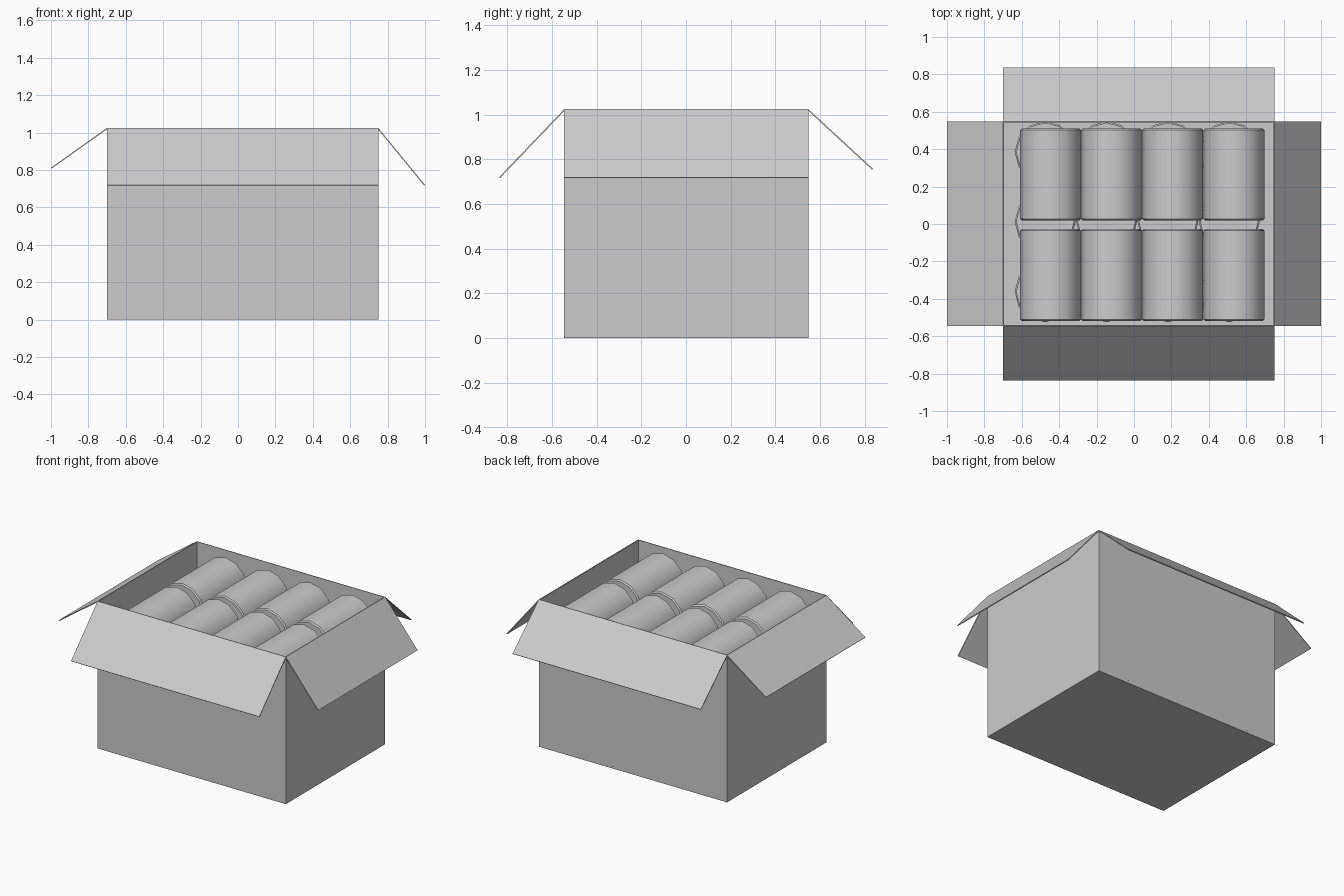
import bpy
import bmesh
from math import radians
from mathutils import Matrix

cube = bpy.data.objects.get("Cube")
if cube:
    bpy.data.objects.remove(cube, do_unlink=True)

# One plain grey for the whole model
grey = bpy.data.materials.new("plain grey")
grey.use_nodes = True
grey.diffuse_color = (0.6, 0.6, 0.6, 1)
grey.node_tree.nodes["Principled BSDF"].inputs["Base Color"].default_value = (0.6, 0.6, 0.6, 1)

X0, X1, Y0, Y1, TOP = -0.70, 0.75, -0.545, 0.548, 1.025
CARD = 0.006
CAN_R = 0.163


def make_object(name, bm):
    mesh = bpy.data.meshes.new(name)
    bm.to_mesh(mesh)
    bm.free()
    mesh.materials.append(grey)
    obj = bpy.data.objects.new(name, mesh)
    bpy.context.collection.objects.link(obj)
    return obj


def thicken(obj):
    mod = obj.modifiers.new("card thickness", "SOLIDIFY")
    mod.thickness = CARD
    mod.offset = -1


def add_flap(name, hinge_a, hinge_b, shift):
    """Rectangle hanging from a rim edge, moved outward and down by shift."""
    bm = bmesh.new()
    tips = [tuple(p + s for p, s in zip(c, shift)) for c in (hinge_b, hinge_a)]
    face = bm.faces.new([bm.verts.new(c) for c in (hinge_a, hinge_b, *tips)])
    face.normal_update()
    if face.normal.z < 0:
        face.normal_flip()
    thicken(make_object(name, bm))


def add_can(name, centre, length, lying):
    bm = bmesh.new()
    bmesh.ops.create_cone(bm, cap_ends=True, segments=12, radius1=CAN_R,
                          radius2=CAN_R, depth=length)
    if lying:
        bmesh.ops.rotate(bm, verts=bm.verts, matrix=Matrix.Rotation(radians(90), 3, "X"))
    obj = make_object(name, bm)
    obj.location = centre
    # Narrow rolled rim at both ends
    mod = obj.modifiers.new("rim", "BEVEL")
    mod.width = 0.008
    mod.segments = 1
    mod.limit_method = "ANGLE"
    mod.angle_limit = radians(60)
    bpy.ops.object.select_all(action="DESELECT")
    obj.select_set(True)
    bpy.context.view_layer.objects.active = obj
    bpy.ops.object.shade_smooth_by_angle(angle=radians(40))


# Open carton
bm = bmesh.new()
bmesh.ops.create_cube(bm, size=1)
bmesh.ops.scale(bm, vec=(X1 - X0, Y1 - Y0, TOP), verts=bm.verts)
bmesh.ops.translate(bm, vec=((X0 + X1) / 2, (Y0 + Y1) / 2, TOP / 2), verts=bm.verts)
bmesh.ops.delete(bm, geom=[f for f in bm.faces if f.normal.z > 0.5], context="FACES_ONLY")
thicken(make_object("carton", bm))

# Four flaps folded outward
front_left, front_right = (X1, Y0, TOP), (X0, Y0, TOP)
back_left, back_right = (X1, Y1, TOP), (X0, Y1, TOP)
add_flap("front_flap", front_right, front_left, (0, -0.292, -0.305))
add_flap("back_flap", back_right, back_left, (0, 0.289, -0.267))
add_flap("left_flap", front_left, back_left, (0.25, 0, -0.305))
add_flap("right_flap", front_right, back_right, (-0.30, 0, -0.213))

# Cans: a standing layer below, two rows lying on top
for col in range(4):
    for row in range(3):
        add_can(f"standing_can_{col}_{row}",
                (-0.475 + 0.328 * col, -0.362 + 0.374 * row, 0.336), 0.655, False)
    for row, y in enumerate((-0.273, 0.265)):
        add_can(f"lying_can_{col}_{row}", (-0.447 + 0.327 * col, y, 0.835), 0.49, True)
